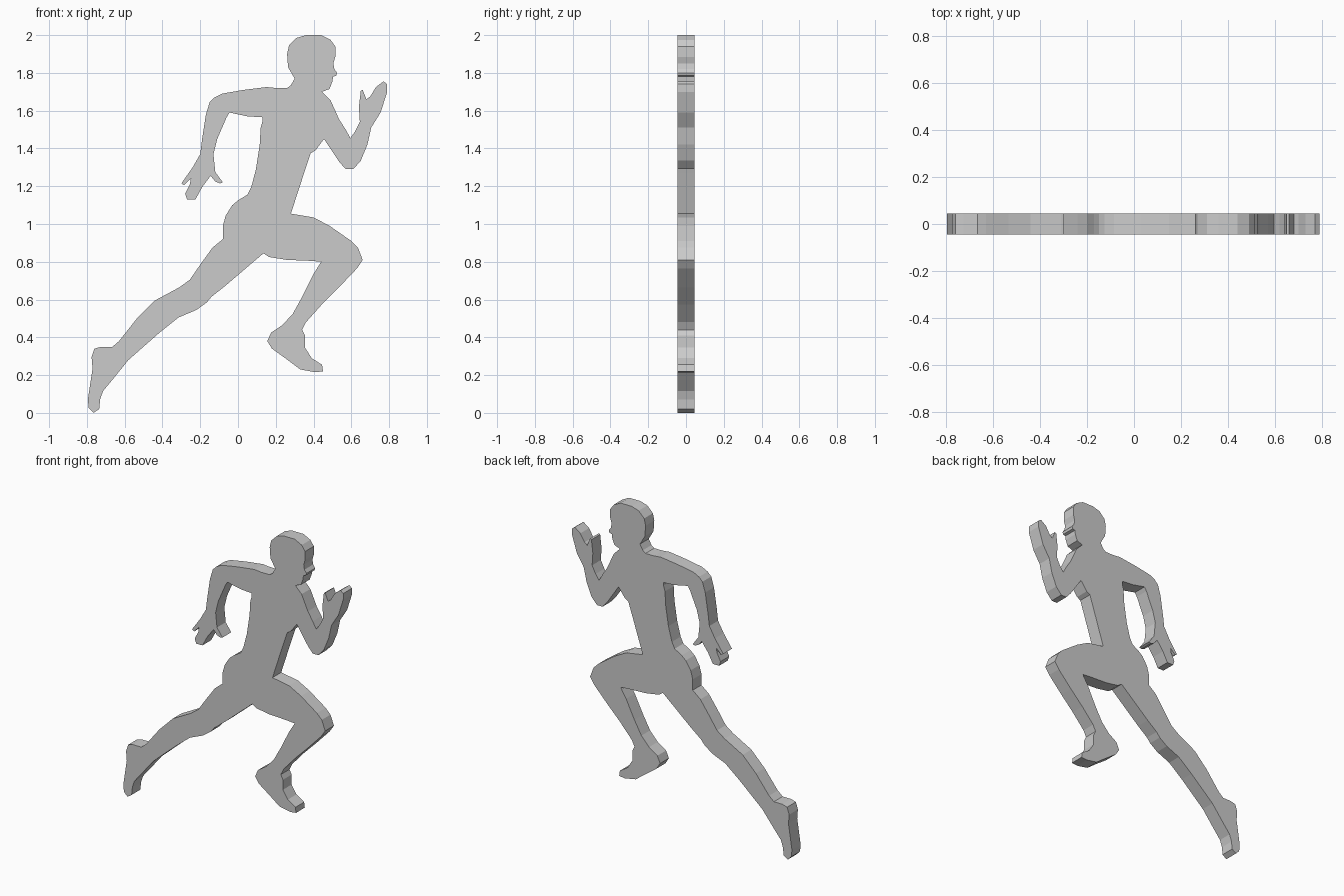
import bpy, bmesh
from mathutils import Vector
from mathutils.geometry import delaunay_2d_cdt

HALF = 0.045  # half the plate thickness

# Body part profiles in the x-z plane; neighbours share a seam
head = [(.26, 1.72), (.28, 1.735), (.30, 1.77), (.265, 1.83), (.26, 1.90), (.27, 1.945),
        (.31, 1.985), (.36, 2.0), (.44, 2.0), (.49, 1.975), (.515, 1.94), (.515, 1.885),
        (.505, 1.85), (.51, 1.82), (.525, 1.80), (.52, 1.785), (.503, 1.78), (.50, 1.755),
        (.485, 1.715), (.445, 1.70)]

front_arm = [(.445, 1.70), (.49, 1.655), (.535, 1.555), (.57, 1.50), (.595, 1.455),
             (.62, 1.49), (.645, 1.54), (.64, 1.62), (.65, 1.705), (.66, 1.71), (.68, 1.66),
             (.70, 1.675), (.73, 1.725), (.77, 1.755), (.79, 1.74), (.79, 1.70),
             (.755, 1.59), (.705, 1.51), (.685, 1.42), (.65, 1.335), (.61, 1.29),
             (.57, 1.29), (.535, 1.33), (.455, 1.45)]

front_leg = [(.28, 1.055), (.40, 1.035), (.485, .99), (.60, .91), (.635, .875), (.66, .81),
             (.63, .765), (.535, .665), (.445, .575), (.36, .48), (.34, .44), (.355, .41),
             (.355, .345), (.39, .29), (.445, .255), (.45, .22), (.41, .215), (.33, .23),
             (.27, .275), (.18, .34), (.155, .38), (.175, .425), (.235, .465), (.29, .525),
             (.34, .615), (.40, .735), (.44, .80), (.385, .805), (.26, .81), (.165, .825),
             (.135, .845)]

back_leg = [(.135, .845), (-.07, .67), (-.14, .615), (-.165, .585), (-.22, .545),
            (-.315, .505), (-.415, .425), (-.58, .28), (-.665, .175), (-.715, .115),
            (-.73, .07), (-.735, .02), (-.765, 0), (-.79, .025), (-.795, .07),
            (-.77, .235), (-.775, .295), (-.76, .34), (-.725, .35), (-.665, .35),
            (-.63, .38), (-.535, .50), (-.44, .595), (-.31, .665), (-.255, .705),
            (-.20, .785), (-.135, .875), (-.08, .92)]

back_arm = [(.13, 1.565), (.05, 1.57), (-.045, 1.59), (-.06, 1.565), (-.11, 1.45),
            (-.13, 1.37), (-.12, 1.275), (-.08, 1.22), (-.095, 1.215), (-.12, 1.225),
            (-.145, 1.255), (-.19, 1.195), (-.225, 1.13), (-.27, 1.13), (-.28, 1.16),
            (-.255, 1.21), (-.25, 1.24), (-.285, 1.205), (-.30, 1.215), (-.24, 1.30),
            (-.20, 1.37), (-.19, 1.45), (-.17, 1.58), (-.15, 1.645), (-.125, 1.67),
            (-.085, 1.69), (.03, 1.71), (.15, 1.725)]

torso = [(.15, 1.725), (.20, 1.72), (.26, 1.72), (.445, 1.70), (.455, 1.45), (.41, 1.39),
         (.385, 1.375), (.35, 1.27), (.28, 1.055), (.135, .845), (-.08, .92), (-.08, .99),
         (-.065, 1.045), (-.03, 1.10), (0, 1.125), (.05, 1.155), (.07, 1.195),
         (.095, 1.29), (.115, 1.42), (.12, 1.51), (.13, 1.545), (.13, 1.565)]


def merge_profiles(profiles):
    """Weld the flat profiles into one set of triangles without inner seams."""
    points, loops = [], []
    for profile in profiles:
        loops.append(list(range(len(points), len(points) + len(profile))))
        points += [Vector(p) for p in profile]
    result = delaunay_2d_cdt(points, [], loops, 1, 1e-5)
    return result[0], result[2]


def make_plate(name, profiles):
    """Extrude the merged silhouette into a flat plate."""
    points, faces = merge_profiles(profiles)
    bm = bmesh.new()
    verts = [bm.verts.new((p.x, -HALF, p.y)) for p in points]
    for f in faces:
        bm.faces.new([verts[i] for i in f])
    bmesh.ops.dissolve_limit(bm, angle_limit=0.01, verts=bm.verts[:], edges=bm.edges[:])
    extruded = bmesh.ops.extrude_face_region(bm, geom=bm.faces[:], use_keep_orig=True)
    moved = [g for g in extruded["geom"] if isinstance(g, bmesh.types.BMVert)]
    bmesh.ops.translate(bm, verts=moved, vec=(0, 2 * HALF, 0))
    bmesh.ops.recalc_face_normals(bm, faces=bm.faces[:])
    mesh = bpy.data.meshes.new(name)
    bm.to_mesh(mesh)
    bm.free()
    obj = bpy.data.objects.new(name, mesh)
    bpy.context.collection.objects.link(obj)
    return obj


# The running figure as one solid cut-out
make_plate("running_figure", [head, torso, front_arm, back_arm, front_leg, back_leg])
